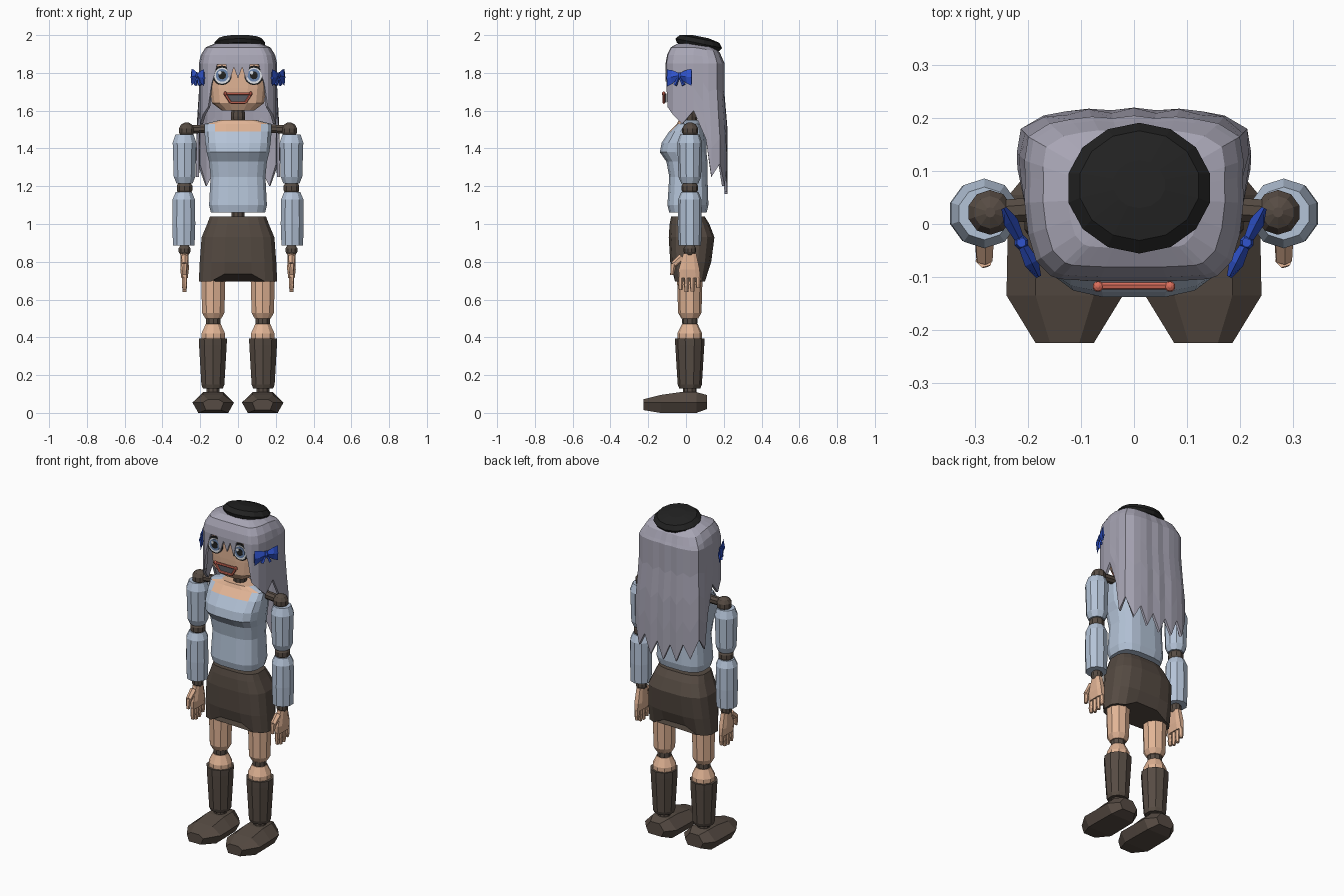
import bpy, bmesh, math
from mathutils import Vector, Matrix

if "Cube" in bpy.data.objects:
    bpy.data.objects.remove(bpy.data.objects["Cube"])


def material(name, r, g, b):
    m = bpy.data.materials.new(name)
    m.diffuse_color = (r ** 2.2, g ** 2.2, b ** 2.2, 1)
    m.use_nodes = True
    m.node_tree.nodes["Principled BSDF"].inputs["Base Color"].default_value = m.diffuse_color
    return m


HAIR = material("lilac_grey", .65, .64, .70)
SHIRT = material("pale_blue", .70, .76, .84)
SKIN = material("skin", .88, .70, .58)
BROWN = material("dark_brown", .34, .30, .27)
BLACK = material("black", .15, .15, .15)
BLUE = material("ribbon_blue", .20, .33, .80)
CORAL = material("coral", .85, .43, .36)
WHITE = material("white", .93, .94, .96)
MOUTH = material("mouth_grey", .36, .36, .38)
IRIS = material("iris_blue", .42, .52, .68)


def finish(name, bm, *mats):
    bmesh.ops.recalc_face_normals(bm, faces=bm.faces)
    me = bpy.data.meshes.new(name)
    bm.to_mesh(me)
    bm.free()
    for m in mats:
        me.materials.append(m)
    ob = bpy.data.objects.new(name, me)
    bpy.context.collection.objects.link(ob)
    return ob


def add_loft(bm, rings):
    vs = [[bm.verts.new(p) for p in ring] for ring in rings]
    for a, b in zip(vs, vs[1:]):
        for i in range(len(a)):
            j = (i + 1) % len(a)
            bm.faces.new((a[i], a[j], b[j], b[i]))
    bm.faces.new(vs[0])
    bm.faces.new(vs[-1])


def loft(name, rings, mat):
    bm = bmesh.new()
    add_loft(bm, rings)
    return finish(name, bm, mat)


def circle(c, r, n, u=Vector((1, 0, 0)), v=Vector((0, 1, 0))):
    return [Vector(c) + r * (math.cos(t) * u + math.sin(t) * v)
            for t in (2 * math.pi * (i + .5) / n for i in range(n))]


def lathe(name, x, y, profile, mat, n=10):
    return loft(name, [circle((x, y, z), r, n) for r, z in profile], mat)


def ball(name, x, y, z, r, mat, n=10):
    angles = [-1.35, -.8, -.27, .27, .8, 1.35]
    return lathe(name, x, y, [(r * math.cos(a), z + r * math.sin(a)) for a in angles], mat, n)


def add_tube(bm, p, q, r1, r2, n=6):
    p, q = Vector(p), Vector(q)
    d = (q - p).normalized()
    u = d.orthogonal().normalized()
    v = d.cross(u)
    add_loft(bm, [circle(p, r1, n, u, v), circle(q, r2, n, u, v)])


def oval(hw, yf, yb, z, n=16, p=.65):
    """Rounded-box cross-section from half width, front y and back y."""
    pts = []
    for i in range(n):
        c, s = math.cos(2 * math.pi * (i + .5) / n), math.sin(2 * math.pi * (i + .5) / n)
        pts.append(Vector((math.copysign(abs(c) ** p, c) * hw,
                           (yf + yb) / 2 + math.copysign(abs(s) ** p, s) * (yb - yf) / 2, z)))
    return pts


# head and neck
loft("head", [oval(*r) for r in [(.085, -.07, .08, 1.60), (.14, -.095, .12, 1.64),
     (.15, -.098, .15, 1.72), (.15, -.098, .15, 1.86), (.11, -.06, .12, 1.91)]], SKIN)
lathe("neck", 0, .02, [(.035, 1.53), (.04, 1.57), (.035, 1.62)], BROWN)

# torso with a skin-coloured neckline
torso = loft("torso", [oval(*r) for r in [(.145, -.09, .11, 1.06), (.155, -.10, .12, 1.10),
    (.147, -.09, .115, 1.25), (.155, -.105, .115, 1.33), (.168, -.14, .11, 1.38),
    (.175, -.13, .11, 1.43), (.18, -.09, .10, 1.49), (.18, -.05, .08, 1.53),
    (.10, -.04, .07, 1.55)]], SHIRT)
torso.data.materials.append(SKIN)
for f in torso.data.polygons:
    if f.center.z > 1.5 and abs(f.center.x) < .12 and f.center.y < .05:
        f.material_index = 1
lathe("waist_joint", 0, .01, [(.036, 1.02), (.036, 1.08)], BROWN)

# skirt, hem raised in the middle
skirt = loft("skirt", [oval(*r) for r in [(.21, -.068, .11, .695), (.205, -.085, .135, .80),
    (.195, -.093, .152, .93), (.165, -.088, .125, 1.0), (.15, -.08, .10, 1.04)]], BROWN)
for v in skirt.data.vertices:
    if v.co.z < .7 and abs(v.co.x) < .1:
        v.co.z = .735

# hair: one column per lock as x, y and tip height, front to back
locks = [(0, -.108, 1.77), (.022, -.108, 1.83), (.045, -.108, 1.755), (.065, -.108, 1.845),
         (.11, -.106, 1.845), (.14, -.104, 1.74), (.158, -.098, 1.62), (.185, -.07, 1.58),
         (.2, -.02, 1.53), (.207, .04, 1.60), (.206, .09, 1.45), (.207, .12, 1.25),
         (.2, .165, 1.32), (.16, .19, 1.2), (.12, .198, 1.28), (.08, .203, 1.17),
         (.04, .2, 1.26), (0, .205, 1.16)]
columns = locks + [(-x, y, b) for x, y, b in locks[-2:0:-1]]
bm = bmesh.new()
grid = []
for x, y, b in columns:
    col = []
    rows = [(.6, 1.955), (.83, 1.935), (.95, 1.895)]
    rows += [(1, 1.85 + (b - 1.85) * i / 4) for i in range(5)]
    for k, z in rows:
        yy = .05 + (y - .05) * k
        if z > 1.86:
            z -= .2 * max(0, yy - .05)
        low = max(0, min(1, (1.65 - z) / .15)) if y > .08 else 0
        col.append(bm.verts.new((x * k * (1 + .07 * low), yy + .015 * low, z)))
    grid.append(col)
apex = bm.verts.new((0, .05, 1.962))
for a, b in zip(grid, grid[1:] + grid[:1]):
    bm.faces.new((apex, a[0], b[0]))
    for i in range(len(a) - 1):
        bm.faces.new((a[i], a[i + 1], b[i + 1], b[i]))
hair = finish("hair", bm, HAIR)
solid = hair.modifiers.new("thickness", 'SOLIDIFY')
solid.thickness = .015
solid.offset = -1

# beret, tilted towards the back
beret = lathe("beret", 0, 0, [(.09, -.03), (.125, -.015), (.137, .004), (.115, .028), (.05, .04)], BLACK, 14)
beret.data.transform(Matrix.Translation((.01, .067, 1.953)) @ Matrix.Rotation(-.2, 4, 'X')
                     @ Matrix.Diagonal((1, .92, 1, 1)))

# mouth
bm = bmesh.new()
corners = [(-.07, 1.69), (.07, 1.69), (.04, 1.643), (-.04, 1.643)]
add_loft(bm, [[(x, y, z) for x, z in corners] for y in (-.112, -.104)])
finish("mouth", bm, MOUTH)
bm = bmesh.new()
for (x1, z1), (x2, z2) in zip(corners, corners[1:] + corners[:1]):
    add_tube(bm, (x1, -.117, z1), (x2, -.117, z2), .007, .007)
finish("lips", bm, CORAL)

X, Z = Vector((1, 0, 0)), Vector((0, 0, 1))
for s, side in ((1, "left_"), (-1, "right_")):
    # eye: stacked thin discs
    for part, r, y, dx, dz, mat in [
            ("eye_rim", .052, -.1, 0, 0, BLACK), ("eye_white", .043, -.102, 0, -.002, WHITE),
            ("iris", .034, -.104, 0, 0, IRIS), ("pupil", .021, -.106, 0, 0, BLACK),
            ("eye_glint", .009, -.108, -.012, .014, WHITE)]:
        loft(side + part, [circle((s * .084 + dx, yy, 1.787 + dz), r, 14, X, Z)
                           for yy in (y, y + .004)], mat)
    # lip corner
    ball(side + "lip_corner", s * .068, -.118, 1.69, .011, CORAL, 8)

    # ribbon bow
    c, d = Vector((s * .213, -.035, 1.785)), Vector((s * .033, .065, 0))
    nrm = Vector((s * .9, -.45, 0))
    bm = bmesh.new()
    for e, drop in ((1, -.008), (-1, -.012)):
        add_loft(bm, [[c + d * e * k + nrm * t * a + Z * (h * b + drop * k)
                       for a, b in ((1, 0), (0, 1), (-1, 0), (0, -1))]
                      for k, t, h in ((0, .008, .014), (.6, .014, .036), (1, .005, .045))])
    add_loft(bm, [circle(c + Z * z, r, 8) for z, r in ((-.016, .009), (0, .014), (.016, .009))])
    for e in (1, -1):
        add_tube(bm, c, c + d * e * .35 - Z * .05, .006, .01, 4)
    finish(side + "bow", bm, BLUE)

    # arm
    ax, ay = s * .283, .02
    bm = bmesh.new()
    add_tube(bm, (s * .16, .03, 1.505), (s * .27, .022, 1.5), .024, .024, 8)
    finish(side + "shoulder_rod", bm, BROWN)
    ball(side + "shoulder", s * .272, .022, 1.495, .044, BROWN)
    lathe(side + "upper_arm", ax, ay, [(.045, 1.215), (.06, 1.25), (.066, 1.43), (.05, 1.475)], SHIRT)
    ball(side + "elbow", ax, ay, 1.19, .045, BROWN)
    lathe(side + "forearm", s * .287, ay, [(.06, .885), (.064, 1.0), (.062, 1.13), (.045, 1.17)], SHIRT)
    ball(side + "wrist", ax, ay, .862, .034, BROWN)

    # hand
    bm = bmesh.new()
    add_loft(bm, [oval(hw, yf, yb, z, 8) + [] for hw, yf, yb, z in
                  ((.018, -.04, .078, .715), (.024, -.042, .075, .76), (.022, -.015, .055, .845))])
    for v in bm.verts:
        v.co.x += ax
    for i in range(4):
        y, tip = -.028 + i * .031, (.65, .64, .643, .66)[i]
        add_tube(bm, (ax, y, .72), (ax, y, .683), .014, .013)
        add_tube(bm, (ax, y, .683), (ax, y, tip), .015, .010)
    add_tube(bm, (ax, -.02, .825), (ax, -.066, .785), .02, .017)
    add_tube(bm, (ax, -.066, .79), (ax, -.074, .73), .017, .010)
    finish(side + "hand", bm, SKIN)

    # leg
    lx, ly = s * .131, .02
    lathe(side + "thigh", lx, ly, [(.045, .50), (.062, .53), (.067, .70), (.067, .75)], SKIN)
    ball(side + "knee", lx, ly, .485, .042, BROWN)
    lathe(side + "shin", lx, ly, [(.066, .37), (.066, .42), (.042, .47)], SKIN)
    lathe(side + "boot", s * .133, ly, [(.056, .13), (.064, .15), (.077, .36), (.078, .395)], BROWN)
    lathe(side + "ankle", s * .133, ly, [(.036, .09), (.036, .14)], BROWN)

    # shoe: hexagonal sections from heel to toe
    loft(side + "shoe", [[(s * .131 + hw * k, y, z) for k, z in
                          ((-.72, lo), (.72, lo), (1, .055), (.5, hi), (-.5, hi), (-1, .055))]
                         for y, hw, lo, hi in ((.11, .06, .02, .095), (.055, .105, 0, .11),
                                               (-.03, .108, 0, .11), (-.135, .11, 0, .095),
                                               (-.225, .055, .015, .072))], BROWN)
